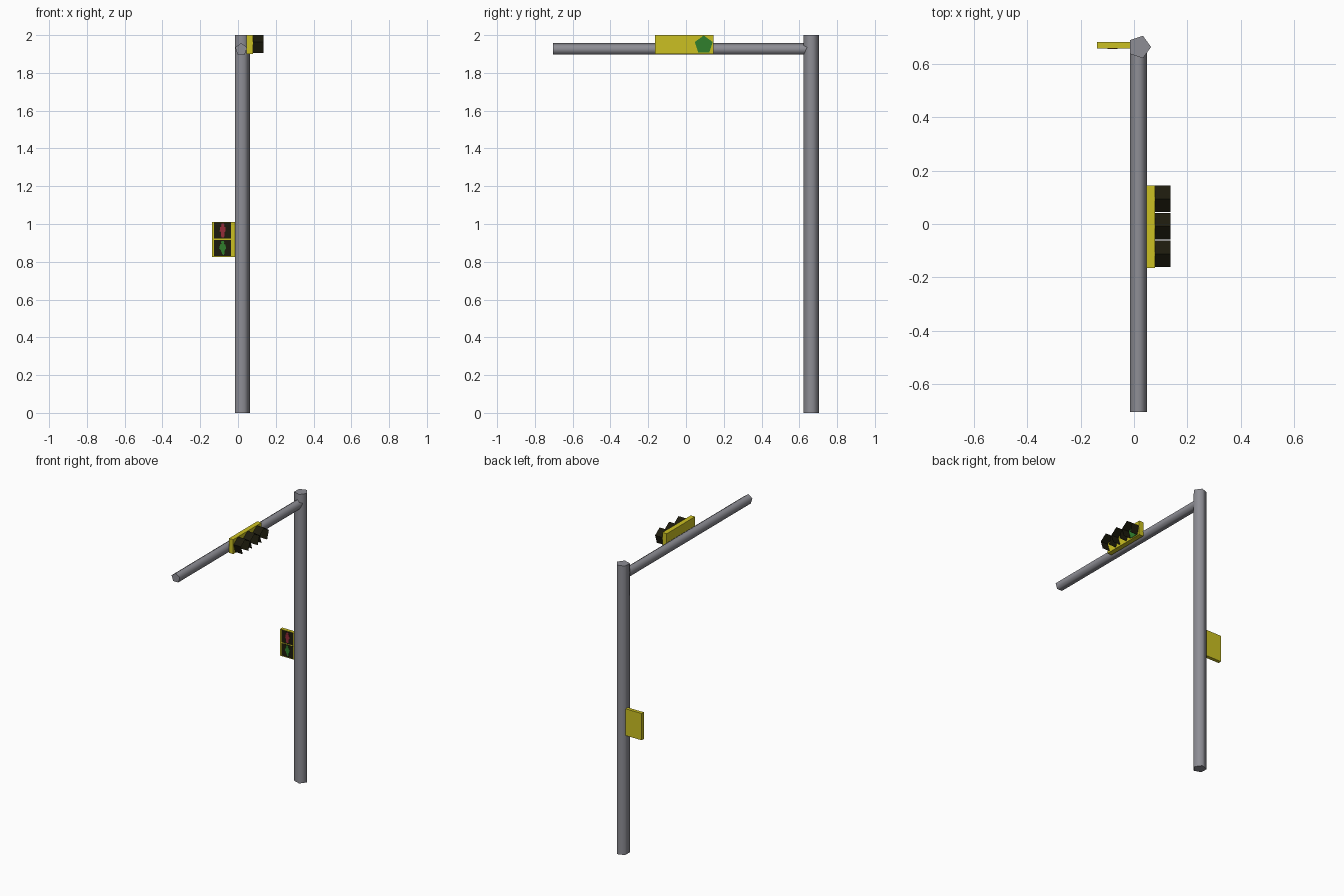
import bpy, bmesh, math
from mathutils import Vector

if "Cube" in bpy.data.objects:
    bpy.data.objects.remove(bpy.data.objects["Cube"])


def material(name, rgb):
    m = bpy.data.materials.new(name)
    m.diffuse_color = (*rgb, 1)
    m.use_nodes = True
    m.node_tree.nodes["Principled BSDF"].inputs["Base Color"].default_value = m.diffuse_color
    return m


GREY = material("grey metal", (0.27, 0.27, 0.30))
YELLOW = material("signal yellow", (0.60, 0.53, 0.016))
BLACK = material("dark housing", (0.012, 0.011, 0.004))
GREEN = material("green light", (0.03, 0.21, 0.025))
RED = material("red light", (0.30, 0.025, 0.04))


def add_mesh(name, verts, faces, mat):
    me = bpy.data.meshes.new(name)
    me.from_pydata([tuple(v) for v in verts], [], faces)
    me.materials.append(mat)
    ob = bpy.data.objects.new(name, me)
    bpy.context.collection.objects.link(ob)
    return ob


def recalc(ob):
    bm = bmesh.new()
    bm.from_mesh(ob.data)
    bmesh.ops.recalc_face_normals(bm, faces=bm.faces)
    bm.to_mesh(ob.data)
    bm.free()


def prism(name, ring, offset, mat, smooth=False):
    """Closed solid swept from a ring of points along an offset."""
    n = len(ring)
    verts = list(ring) + [p + Vector(offset) for p in ring]
    faces = [tuple(range(n)), tuple(range(n, 2 * n))]
    faces += [(i, (i + 1) % n, n + (i + 1) % n, n + i) for i in range(n)]
    ob = add_mesh(name, verts, faces, mat)
    recalc(ob)
    if smooth:
        for p in ob.data.polygons:
            p.use_smooth = True
        bpy.context.view_layer.objects.active = ob
        ob.select_set(True)
        bpy.ops.object.shade_smooth_by_angle(angle=math.radians(80))
        ob.select_set(False)
    return ob


def box(name, lo, hi, mat):
    x0, y0, z0 = lo
    x1, y1, z1 = hi
    ring = [Vector(p) for p in ((x0, y0, z0), (x1, y0, z0), (x1, y1, z0), (x0, y1, z0))]
    return prism(name, ring, (0, 0, z1 - z0), mat)


def pentagon(center, r, u, v):
    """Five points around a centre; the first one lies along u."""
    c, u, v = Vector(center), Vector(u), Vector(v)
    return [c + r * (math.cos(a) * u + math.sin(a) * v)
            for a in (math.tau * i / 5 for i in range(5))]


X, Y, Z = (1, 0, 0), (0, 1, 0), (0, 0, 1)

# Five-sided pole and overhanging arm
prism("pole", pentagon((0.02, 0.663, 0), 0.044, X, Y), (0, 0, 2), GREY, True)
prism("arm", pentagon((0.0165, -0.705, 1.925), 0.033, Z, X), (0, 1.35, 0), GREY, True)

# Traffic light backing panel
box("traffic_light_panel", (0.046, -0.165, 1.9), (0.079, 0.145, 2.0), YELLOW)

# Thin hoods, open in front and underneath
for k, y in enumerate((0.094, -0.009, -0.112)):
    ring = pentagon((0.078, y, 1.948), 0.052, Z, Y)
    verts = ring + [p + Vector((0.058, 0, 0)) for p in ring]
    faces = [(i, (i + 1) % 5, 5 + (i + 1) % 5, 5 + i) for i in range(5) if i != 2]
    add_mesh(f"light_hood_{k + 1}", verts, faces, BLACK)
prism("green_lens", pentagon((0.078, 0.094, 1.948), 0.05, Z, Y), (0.004, 0, 0), GREEN)

# Pedestrian signal box on the pole
box("pedestrian_box", (-0.138, 0.658, 0.825), (0.0, 0.682, 1.01), YELLOW)


def plate(name, pts, cx, cz, y, mat):
    prism(name, [Vector((cx + a, y, cz + b)) for a, b in pts], (0, 0.004, 0), mat)


# Walking figures: head, body with arms, legs (mirrored half profile)
half = [(0.006, 0.037), (0.009, 0.030), (0.006, 0.022), (0.014, 0.018), (0.016, -0.004),
        (0.010, -0.008), (0.009, -0.030), (0.005, -0.037)]
stand = half + [(-a, b) for a, b in reversed(half)]
walk = [(a + (0.006 if b < -0.02 and a < 0 else 0), b) if abs(b + 0.006) > 0.003
        else (a * 1.15, b) for a, b in stand]
for name, cz, fig, mat in (("stop", 0.965, stand, RED), ("walk", 0.873, walk, GREEN)):
    square = [(-0.045, -0.043), (0.045, -0.043), (0.045, 0.043), (-0.045, 0.043)]
    plate(name + "_screen", square, -0.083, cz, 0.6565, BLACK)
    plate(name + "_figure", fig, -0.081, cz, 0.655, mat)
